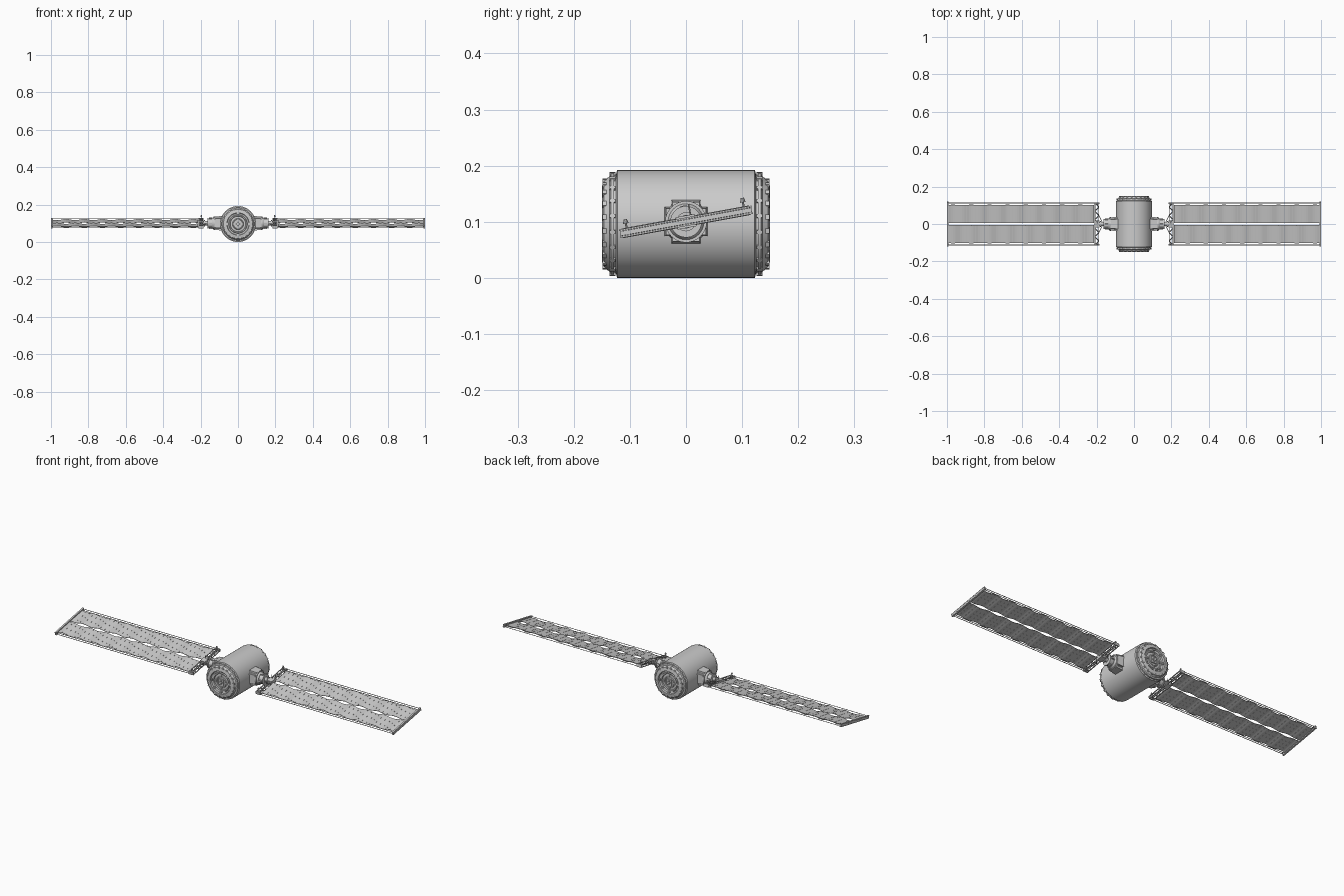
import bpy, bmesh
from math import pi, sin, cos, radians
from mathutils import Matrix, Vector

if "Cube" in bpy.data.objects:
    bpy.data.objects.remove(bpy.data.objects["Cube"])

HUB = Vector((0, 0, 0.096))      # centre of the body
WING = Vector((0, 0, 0.100))     # centre of the wing axis
TILT = radians(10.3)


def make(name, bm, loc, tilt=0, mirror=None, smooth=True):
    bmesh.ops.recalc_face_normals(bm, faces=bm.faces)
    me = bpy.data.meshes.new(name)
    bm.to_mesh(me)
    bm.free()
    ob = bpy.data.objects.new(name, me)
    bpy.context.collection.objects.link(ob)
    ob.location = loc
    ob.rotation_euler = (tilt, 0, 0)
    if mirror is not None:
        m = ob.modifiers.new("Mirror", 'MIRROR')
        m.use_axis = [i == mirror for i in range(3)]
        m.use_mirror_merge = False
    if smooth:
        bpy.ops.object.select_all(action='DESELECT')
        ob.select_set(True)
        bpy.context.view_layer.objects.active = ob
        bpy.ops.object.shade_smooth_by_angle(angle=radians(30))
    return ob


def box(bm, c, s, rot=None):
    m = Matrix.Translation(c) @ Matrix.Diagonal((*s, 1))
    return bmesh.ops.create_cube(bm, size=1, matrix=(rot @ m) if rot else m)


def rod(bm, a, b, r, r2=None, seg=8):
    a, b = Vector(a), Vector(b)
    d = b - a
    m = Matrix.Translation((a + b) / 2) @ d.to_track_quat('Z', 'Y').to_matrix().to_4x4()
    bmesh.ops.create_cone(bm, cap_ends=True, segments=seg, radius1=r,
                          radius2=r if r2 is None else r2, depth=d.length, matrix=m)


def lathe(bm, prof, seg=64):
    """Revolve (radius, y) points about the y axis."""
    rings = []
    for r, y in prof:
        if r == 0:
            rings.append([bm.verts.new((0, y, 0))] * seg)
        else:
            rings.append([bm.verts.new((r * cos(2 * pi * i / seg), y, r * sin(2 * pi * i / seg)))
                          for i in range(seg)])
    for p, q in zip(rings, rings[1:]):
        for i in range(seg):
            j = (i + 1) % seg
            vs = list(dict.fromkeys((p[i], p[j], q[j], q[i])))
            bm.faces.new(vs)


# Main drum
bm = bmesh.new()
lathe(bm, [(0.092, -0.124), (0.096, -0.1225), (0.096, 0.1225), (0.092, 0.124)])
make("body_drum", bm, HUB)

# End caps: rim, sloped collar, recessed face and hatch dome
bm = bmesh.new()
lathe(bm, [(0.096, -0.1225), (0.088, -0.125), (0.088, -0.128), (0.092, -0.128), (0.092, -0.134),
           (0.085, -0.136), (0.078, -0.146), (0.066, -0.150), (0.060, -0.150), (0.058, -0.141),
           (0.050, -0.139), (0.048, -0.144), (0.043, -0.144), (0.041, -0.138), (0.030, -0.139),
           (0.028, -0.143), (0.025, -0.143), (0.024, -0.140), (0, -0.141)])
make("end_cap", bm, HUB, mirror=1)

# Latches around the collar and lugs around the rim
bm = bmesh.new()
for i in range(20):
    r = Matrix.Rotation(2 * pi * (i + 0.5) / 20, 4, 'Y')
    box(bm, (0, -0.143, 0.076), (0.009, 0.011, 0.010), r)
    box(bm, (0, -0.131, 0.090), (0.006, 0.011, 0.006), r)
for i in range(8):
    r = Matrix.Rotation(2 * pi * i / 8, 4, 'Y')
    box(bm, (0, -0.143, 0.054), (0.010, 0.008, 0.007), r)
make("cap_latches", bm, HUB, mirror=1, smooth=False)

# Hatch plate with cross handle
bm = bmesh.new()
box(bm, (0, -0.142, 0), (0.032, 0.006, 0.032))
box(bm, (0, -0.146, 0), (0.020, 0.004, 0.006))
box(bm, (0, -0.146, 0), (0.006, 0.004, 0.020))
for s in (-1, 1):
    box(bm, (s * 0.035, -0.141, 0), (0.012, 0.005, 0.008))
    box(bm, (0, -0.141, s * 0.035), (0.008, 0.005, 0.012))
bmesh.ops.bevel(bm, geom=bm.edges[:], offset=0.001, segments=1, affect='EDGES')
make("hatch", bm, HUB, mirror=1)

# Rounded mounting pads on the drum sides
bm = bmesh.new()
box(bm, (0.100, 0, 0), (0.05, 0.080, 0.080))
edges = [e for e in bm.edges if abs(e.verts[0].co.x - e.verts[1].co.x) > 0.01]
bmesh.ops.bevel(bm, geom=edges, offset=0.013, segments=5, affect='EDGES')
for v in bm.verts:
    if v.co.x > 0.11:
        v.co.y *= 0.88
        v.co.z *= 0.88
make("mount_pad", bm, WING, mirror=0)

# Rotary joint stepping down to the wing
bm = bmesh.new()
for x0, x1, r0, r1 in ((0.122, 0.131, 0.037, 0.037), (0.131, 0.140, 0.032, 0.027),
                       (0.140, 0.158, 0.024, 0.024), (0.158, 0.164, 0.028, 0.028),
                       (0.164, 0.188, 0.012, 0.012), (0.176, 0.181, 0.017, 0.017)):
    rod(bm, (x0, 0, 0), (x1, 0, 0), r0, r1, 32)
for i in range(4):
    box(bm, (0.147, 0, 0.024), (0.016, 0.012, 0.010), Matrix.Rotation(pi / 2 * i, 4, 'X'))
make("rotary_joint", bm, WING, TILT, mirror=0)

# Lattice spreader at the wing root
bm = bmesh.new()
n, w = 10, 0.115
for x in (0.188, 0.209):
    for z in (-0.007, 0.007):
        box(bm, (x, 0, z), (0.004, 2 * w, 0.003))
for i in range(n + 1):
    y = -w + 2 * w * i / n
    for x in (0.188, 0.209):
        rod(bm, (x, y, -0.007), (x, y, 0.007), 0.0014, seg=6)
    if i < n:
        a, b = (0.188, 0.209) if i % 2 else (0.209, 0.188)
        for z in (-0.007, 0.007):
            rod(bm, (a, y, z), (b, y + 2 * w / n, z), 0.0017, seg=6)
box(bm, (0.198, 0, 0), (0.028, 0.034, 0.022))
for s in (-1, 1):
    box(bm, (0.198, s * 0.113, 0), (0.028, 0.006, 0.016))
    # Corner posts with knobs
    rod(bm, (0.196, s * 0.106, 0.007), (0.196, s * 0.106, 0.018), 0.0018)
    rod(bm, (0.196, s * 0.106, 0.016), (0.196, s * 0.106, 0.024), 0.005, 0.003, 10)
    rod(bm, (0.170, s * 0.010, 0), (0.190, s * 0.050, 0), 0.002)
rod(bm, (0.196, 0.010, 0.010), (0.196, 0.010, 0.030), 0.0015)
make("root_spreader", bm, WING, TILT, mirror=0)

# Rippled solar blankets, two per wing
bm = bmesh.new()
X0, X1, N = 0.214, 0.992, 64
for s in (-1, 1):
    rows = []
    for i in range(N + 1):
        x = X0 + (X1 - X0) * i / N
        z = s * 0.0035 * sin(2 * pi * 8 * i / N)
        rows.append([[bm.verts.new((x, s * y, z + t)) for y in (0.006, 0.104)]
                     for t in (-0.0008, 0.0008)])
    for p, q in zip(rows, rows[1:]):
        for a, b, c, d in ((p[0][0], p[0][1], q[0][1], q[0][0]), (p[1][0], p[1][1], q[1][1], q[1][0]),
                           (p[0][0], p[1][0], q[1][0], q[0][0]), (p[0][1], p[1][1], q[1][1], q[0][1])):
            bm.faces.new((a, b, c, d))
    for r in (rows[0], rows[-1]):
        bm.faces.new((r[0][0], r[0][1], r[1][1], r[1][0]))
make("solar_blanket", bm, WING, TILT, mirror=0, smooth=False)

# Fold seams across the blankets
bm = bmesh.new()
for s in (-1, 1):
    for i in range(2, N, 2):
        z = s * 0.0035 * sin(2 * pi * 8 * i / N)
        box(bm, (X0 + (X1 - X0) * i / N, s * 0.055, z), (0.0015, 0.098, 0.0026))
make("blanket_seams", bm, WING, TILT, mirror=0, smooth=False)

# Edge rails stretched between root and tip
bm = bmesh.new()
for s in (-1, 1):
    for z in (-0.005, 0.005):
        box(bm, (0.602, s * 0.1135, z), (0.785, 0.0022, 0.0022))
make("edge_rails", bm, WING, TILT, mirror=0, smooth=False)

# Tip bars
bm = bmesh.new()
box(bm, (0.996, 0, 0), (0.008, 0.238, 0.008))
for z in (-0.006, 0.006):
    box(bm, (0.9955, 0, z), (0.009, 0.240, 0.003))
make("tip_bar", bm, WING, TILT, mirror=0, smooth=False)
